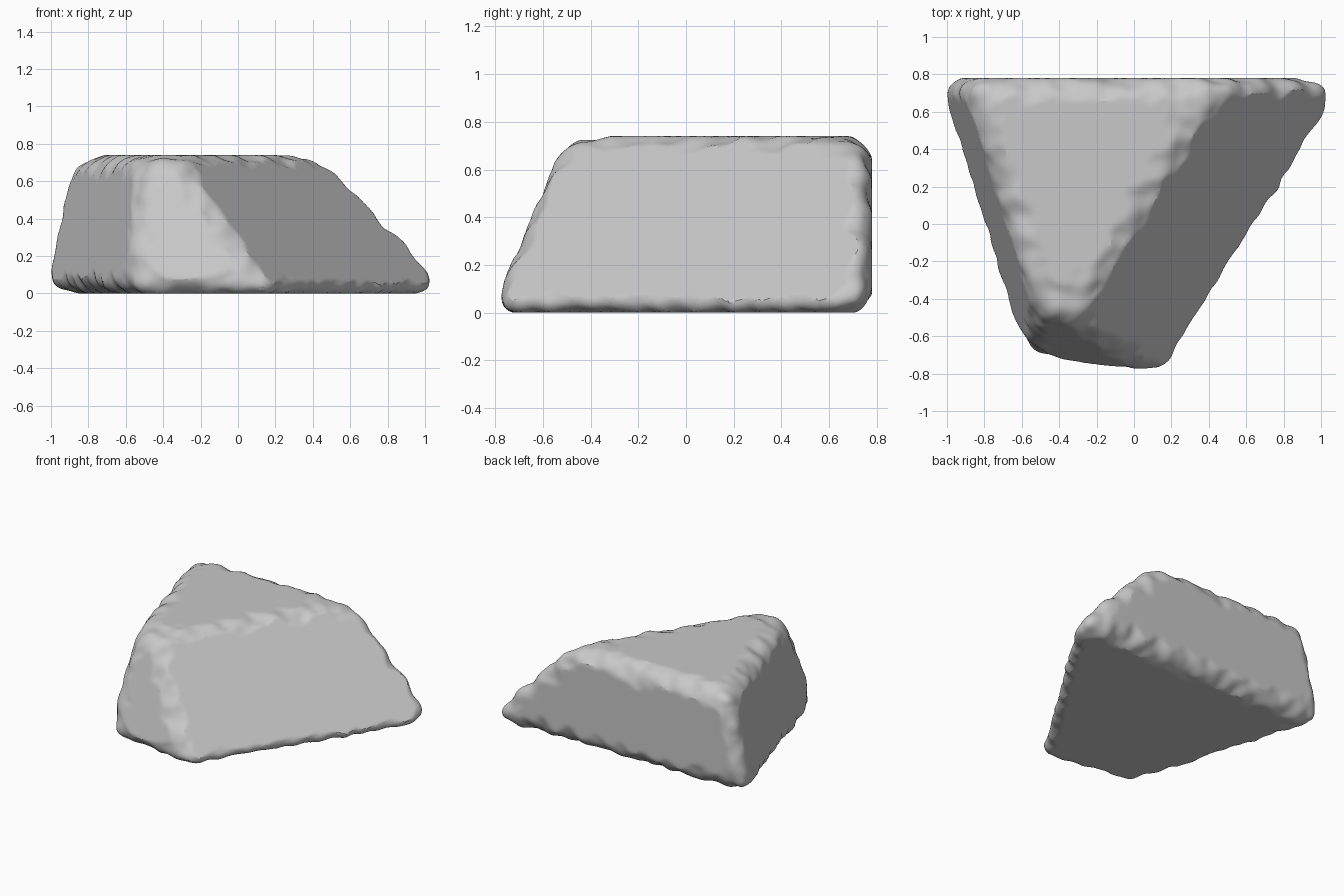
import bpy, bmesh, math
from mathutils import Vector, noise

cube = bpy.data.objects.get("Cube")
if cube:
    bpy.data.objects.remove(cube, do_unlink=True)

# Flat sides of the stone: outward direction and a point on the side
SIDES = [(Vector(n).normalized(), Vector(p)) for n, p in (
    ((0, 0, -1), (0, 0, 0)),                    # underside
    ((0, 0, 1), (0, 0, 0.74)),                  # top
    ((0, 1, 0), (0, 0.78, 0)),                  # back
    ((-1, -0.31, 0.2), (-0.99, 0.7, 0.2)),      # steep side
    ((-0.16, -1, 0.33), (0.05, -0.77, 0.15)),   # narrow front
    ((1, -0.625, 0.95), (0.62, 0, 0.08)),       # long slope
    ((1, 0, 0), (1.08, 0, 0)),                  # sharp back tip
)]

# Cut a block down to the sides
bm = bmesh.new()
bmesh.ops.create_cube(bm, size=4)
for normal, point in SIDES:
    cut = bmesh.ops.bisect_plane(bm, geom=bm.verts[:] + bm.edges[:] + bm.faces[:],
                                 plane_co=point, plane_no=normal, clear_outer=True)
    rim = [e for e in cut["geom_cut"] if isinstance(e, bmesh.types.BMEdge)]
    if rim:
        bmesh.ops.contextual_create(bm, geom=rim)
bmesh.ops.recalc_face_normals(bm, faces=bm.faces)
mesh = bpy.data.meshes.new("rock")
bm.to_mesh(mesh)
bm.free()
rock = bpy.data.objects.new("rock", mesh)
bpy.context.collection.objects.link(rock)
bpy.context.view_layer.objects.active = rock
rock.select_set(True)

# Wear the edges round
remesh = rock.modifiers.new("remesh", "REMESH")
remesh.mode = "VOXEL"
remesh.voxel_size = 0.022
smooth = rock.modifiers.new("worn_edges", "SMOOTH")
smooth.factor = 0.5
smooth.iterations = 330
for name in ("remesh", "worn_edges"):
    bpy.ops.object.modifier_apply(modifier=name)

# Roughen the worn edges, then press the broad sides flat again
bm = bmesh.new()
bm.from_mesh(rock.data)
bm.normal_update()
moves = [(v, v.normal * (0.021 + 0.02 * noise.noise(v.co * 10))) for v in bm.verts]
for v, move in moves:
    v.co += move
    for normal, point in SIDES:
        over = (v.co - point).dot(normal)
        if over > 0:
            v.co -= normal * over
bm.to_mesh(rock.data)
bm.free()

# Stone colour
stone = bpy.data.materials.new("grey_stone")
stone.use_nodes = True
colour = (0.58, 0.58, 0.58, 1)
stone.diffuse_color = colour
stone.node_tree.nodes["Principled BSDF"].inputs["Base Color"].default_value = colour
rock.data.materials.clear()
rock.data.materials.append(stone)
bpy.ops.object.shade_smooth_by_angle(angle=math.radians(22))
